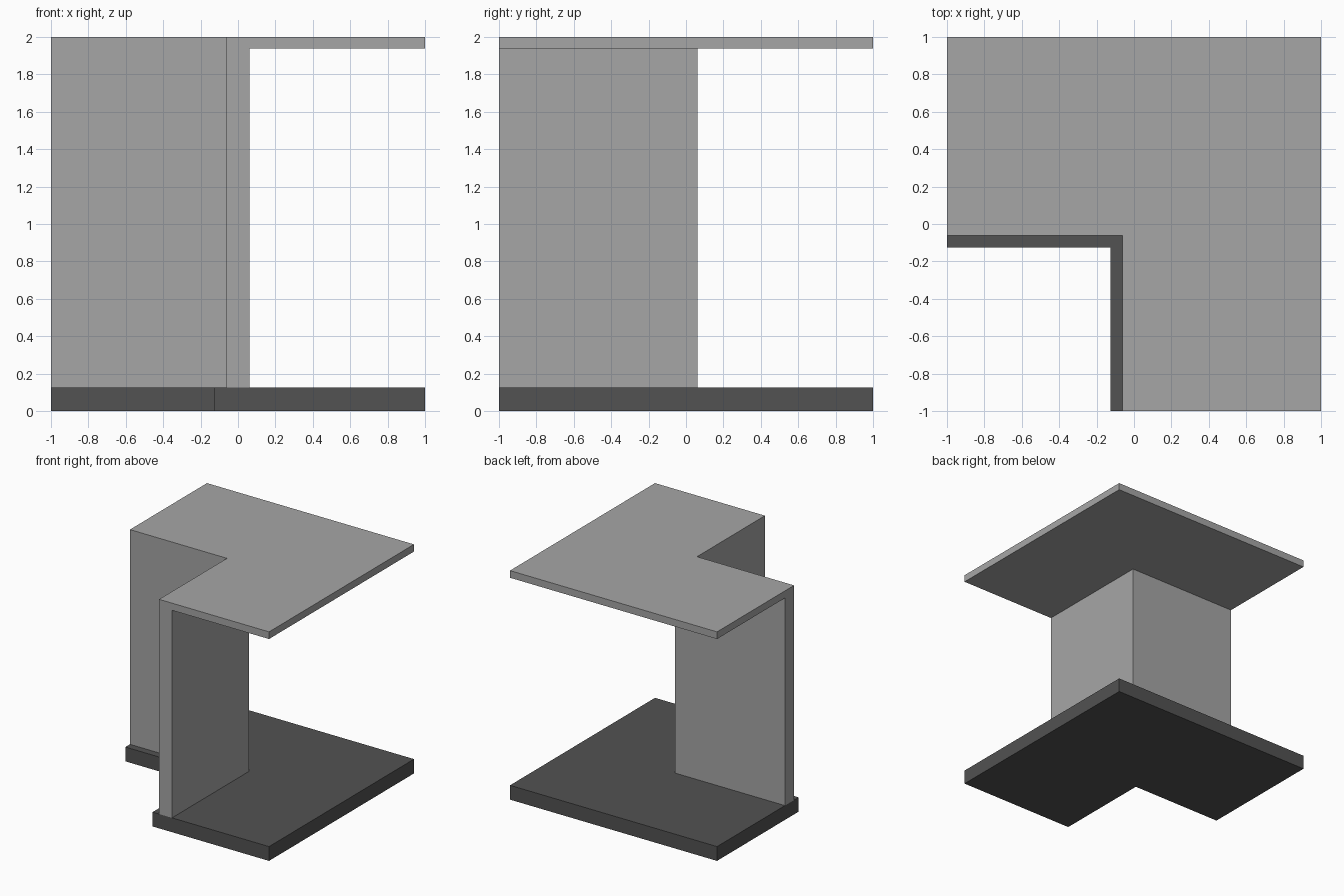
import bpy
import bmesh

cube = bpy.data.objects.get("Cube")
if cube:
    bpy.data.objects.remove(cube, do_unlink=True)


def make_material(name, value):
    mat = bpy.data.materials.new(name)
    mat.use_nodes = True
    colour = (value, value, value, 1.0)
    mat.diffuse_color = colour
    bsdf = next(n for n in mat.node_tree.nodes if n.type == 'BSDF_PRINCIPLED')
    bsdf.inputs["Base Color"].default_value = colour
    return mat


def l_prism(name, inner, outer, z0, z1, mat):
    """L outline from the front right notch corner out to the far corner, extruded up."""
    outline = [(-1, inner), (inner, inner), (inner, -1),
               (outer, -1), (outer, outer), (-1, outer)]
    bm = bmesh.new()
    face = bm.faces.new([bm.verts.new((x, y, z0)) for x, y in outline])
    result = bmesh.ops.extrude_face_region(bm, geom=[face])
    top = [v for v in result["geom"] if isinstance(v, bmesh.types.BMVert)]
    bmesh.ops.translate(bm, verts=top, vec=(0, 0, z1 - z0))
    bmesh.ops.recalc_face_normals(bm, faces=bm.faces)
    mesh = bpy.data.meshes.new(name)
    bm.to_mesh(mesh)
    bm.free()
    mesh.materials.append(mat)
    obj = bpy.data.objects.new(name, mesh)
    bpy.context.collection.objects.link(obj)
    return obj


light_grey = make_material("light grey", 0.381)
dark_grey = make_material("dark grey", 0.084)

HALF_WALL = 0.0625
BASE_TOP = 0.125
SLAB_BOTTOM = 1.9375

# Thick floor, stepping out past the wall into the notch
l_prism("floor_base", -0.125, 1, 0, BASE_TOP, dark_grey)
# Corner wall
l_prism("corner_wall", -HALF_WALL, HALF_WALL, BASE_TOP, SLAB_BOTTOM, light_grey)
# Thin ceiling, flush with the wall on the notch side
l_prism("ceiling_slab", -HALF_WALL, 1, SLAB_BOTTOM, 2, light_grey)
